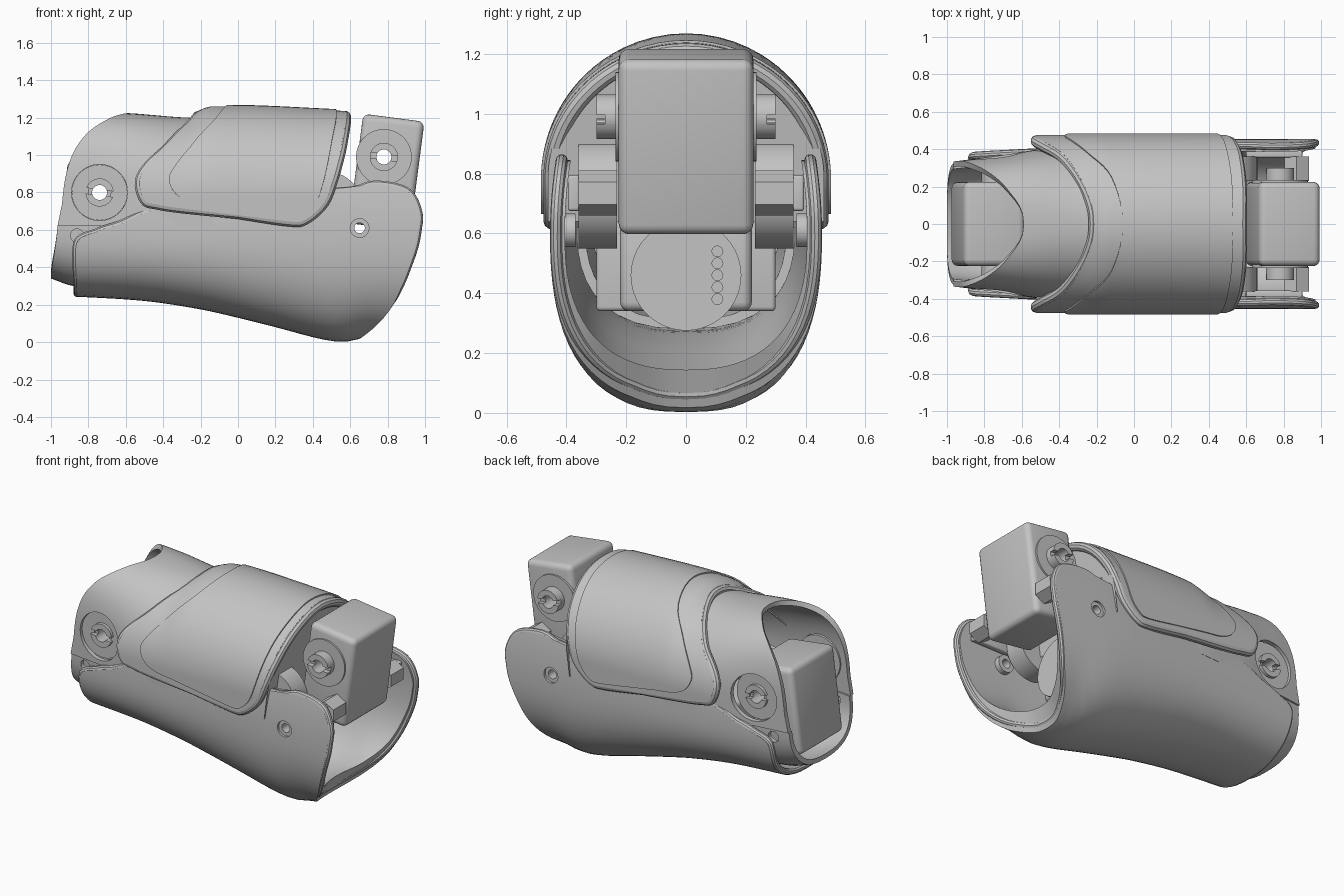
import bpy, bmesh, math
from mathutils import Matrix, Vector

HALF = math.pi / 2
LEAN = .13
if "Cube" in bpy.data.objects:
    bpy.data.objects.remove(bpy.data.objects["Cube"], do_unlink=True)

grey = bpy.data.materials.new("plain grey")
grey.use_nodes = True
grey.diffuse_color = (.55, .55, .55, 1)
grey.node_tree.nodes["Principled BSDF"].inputs["Base Color"].default_value = (.55, .55, .55, 1)
parts = []


def finish(name, bm):
    """Turn a bmesh into a named object with the grey material."""
    bmesh.ops.recalc_face_normals(bm, faces=bm.faces[:])
    mesh = bpy.data.meshes.new(name)
    bm.to_mesh(mesh)
    bm.free()
    mesh.materials.append(grey)
    obj = bpy.data.objects.new(name, mesh)
    bpy.context.collection.objects.link(obj)
    parts.append(obj)
    return obj


def activate(obj):
    bpy.ops.object.select_all(action='DESELECT')
    bpy.context.view_layer.objects.active = obj
    obj.select_set(True)


def apply(obj, mod):
    activate(obj)
    bpy.ops.object.modifier_apply(modifier=mod.name)


def cylinder(name, loc, radius, length, axis='Y', sides=40):
    bm = bmesh.new()
    turn = Matrix.Rotation(HALF, 4, 'X' if axis == 'Y' else 'Y')
    bmesh.ops.create_cone(bm, cap_ends=True, segments=sides, radius1=radius, radius2=radius,
                          depth=length, matrix=Matrix.Translation(loc) @ turn)
    return finish(name, bm)


def box(name, loc, size, tilt=0, bevel=0):
    bm = bmesh.new()
    place = Matrix.Translation(loc) @ Matrix.Rotation(tilt, 4, 'Y') @ Matrix.Diagonal((*size, 1))
    bmesh.ops.create_cube(bm, size=1, matrix=place)
    obj = finish(name, bm)
    if bevel:
        mod = obj.modifiers.new("round", 'BEVEL')
        mod.width, mod.segments = bevel, 4
        apply(obj, mod)
    return obj


def cut(obj, cutter):
    """Subtract a cutter and discard it."""
    cutter.hide_render = True
    mod = obj.modifiers.new("cut", 'BOOLEAN')
    mod.operation, mod.solver, mod.object = 'DIFFERENCE', 'EXACT', cutter
    apply(obj, mod)
    parts.remove(cutter)
    bpy.data.objects.remove(cutter, do_unlink=True)


def drill(obj, x, z, radius):
    cut(obj, cylinder("drill", (x, 0, z), radius, 3))


def table(*pts):
    """Smooth function through (x, value) pairs, constant beyond the ends."""
    def slope(i):
        a, b = pts[max(i - 1, 0)], pts[min(i + 1, len(pts) - 1)]
        return (b[1] - a[1]) / (b[0] - a[0])

    def value(x):
        if x <= pts[0][0]:
            return pts[0][1]
        for i, ((a, u), (b, v)) in enumerate(zip(pts, pts[1:])):
            if x <= b:
                h, t = b - a, (x - a) / (b - a)
                s = t * t * (3 - 2 * t)
                return u + (v - u) * s + h * t * (1 - t) * ((1 - t) * slope(i) - t * slope(i + 1))
        return pts[-1][1]
    return value


def unit(x):
    return 1


class Section:
    """Half-oval cross-section, with straight sides past its centre height."""

    def __init__(self, tip, centre, width, power=unit, taper=0, deep=unit):
        self.tip, self.centre, self.width = tip, centre, width
        self.power, self.taper, self.deep = power, taper, deep

    def point(self, x, p, d):
        rise = self.tip(x) - self.centre
        side = math.copysign(1, rise)
        a, w, e = abs(p), self.width(x) - d, self.power(x)
        if a < HALF:
            y = w * math.sin(a) ** e
            z = self.centre + (rise - side * d * self.deep(x)) * math.cos(a) ** e
        else:
            g = (a - HALF) / 2
            y, z = w - self.taper * g * g, self.centre - side * g
        return Vector((x, math.copysign(y, p), z))

    def param(self, x, z):
        t = (z - self.centre) / (self.tip(x) - self.centre)
        if t <= 0:
            return HALF + 2 * abs(z - self.centre)
        return math.acos(min(t, 1) ** (1 / self.power(x)))


def smooth_edge(sec, pts, steps=5):
    """Spline through side-view points, mirrored across the middle."""
    c = [Vector((x, sec.param(x, z))) for x, z in pts]
    c = [Vector((c[1].x, -c[1].y))] + c + [c[-1]]
    out = []
    for a, b, e, f in zip(c, c[1:], c[2:], c[3:]):
        for k in range(steps):
            t = k / steps
            out.append(b + ((e - a) * t + (2 * a - 5 * b + 4 * e - f) * t * t
                            + (3 * b - 3 * e + f - a) * t ** 3) / 2)
    out.append(c[-2])
    return [Vector((v.x, -v.y)) for v in reversed(out[1:])] + out


def shell(name, sec, left, right, thick, out=0, shift=0, bead=0, cols=24):
    """Thick curved panel spanning two edge curves."""
    L, R = smooth_edge(sec, left), smooth_edge(sec, right)
    bm = bmesh.new()
    layers = []
    for inner in (0, 1):
        grid = []
        for a, b in zip(L, R):
            row = []
            for k in range(cols + 1):
                t = k / cols
                v = a.lerp(b, t)
                slide = inner * shift * t * max(0, math.cos(v.y)) ** 2
                d = thick(v.x) if inner else out
                row.append(bm.verts.new(sec.point(v.x + slide, v.y, d)))
            grid.append(row)
        layers.append(grid)
        for r, s in zip(grid, grid[1:]):
            for k in range(cols):
                bm.faces.new((r[k], r[k + 1], s[k + 1], s[k]))
    outer, inner = layers
    rims = [([r[k] for r in outer], [r[k] for r in inner]) for k in (0, -1)]
    rims += [(outer[k], inner[k]) for k in (0, -1)]
    for o, i in rims:
        for k in range(len(o) - 1):
            bm.faces.new((o[k], o[k + 1], i[k + 1], i[k]))
    bmesh.ops.remove_doubles(bm, verts=bm.verts[:], dist=.00002)
    obj = finish(name, bm)
    if bead:
        # rounded lip along the whole rim
        loop = [sec.point(v.x, v.y, bead) for v in L + R[-2:0:-1]]
        curve = bpy.data.curves.new(name + "_lip", 'CURVE')
        curve.dimensions, curve.bevel_depth, curve.bevel_resolution = '3D', bead, 3
        line = curve.splines.new('POLY')
        line.points.add(len(loop) - 1)
        for p, v in zip(line.points, loop):
            p.co = (*v, 1)
        line.use_cyclic_u = True
        curve.materials.append(grey)
        lip = bpy.data.objects.new(name + "_lip", curve)
        bpy.context.collection.objects.link(lip)
        activate(lip)
        bpy.ops.object.convert(target='MESH')
        parts.append(bpy.context.view_layer.objects.active)
    return obj


# lower trough
trough = Section(table((-.9, .245), (-.5, .22), (-.2, .175), (0, .13), (.2, .08), (.45, .015),
                       (.57, .002), (.7, .03)),
                 .6, table((-.9, .385), (.4, .45), (1, .455)), power=lambda x: .8, taper=.32,
                 deep=table((-.9, .9), (.3, 1.6), (.7, 2.3)))
lower = shell("lower_shell", trough,
              [(-.86, -9), (-.86, .3), (-.865, .4), (-.865, .5), (-.84, .555), (-.74, .595),
               (-.62, .635), (-.5, .69), (-.3, .74), (.1, .82)],
              [(.65, -9), (.72, .07), (.83, .2), (.91, .39), (.96, .58), (.965, .7),
               (.9, .81), (.73, .845), (.57, .81), (.1, .82)],
              table((-.5, .04), (.7, .05)), shift=.05, bead=.02)
drill(lower, .65, .61, .05)

# upper tube with the slanted opening
tube = Section(table((-1, 1.235), (-.6, 1.225), (-.25, 1.2), (.6, 1.2)), .75,
               table((-1, .33), (-.7, .368), (-.5, .4), (-.2, .425)),
               power=table((-.8, .65), (-.3, .95)))
upper = shell("upper_shell", tube,
              [(-.59, 9), (-.68, 1.2), (-.78, 1.14), (-.86, 1.05), (-.905, .95), (-.935, .8), (-.965, .62)],
              [(.55 - LEAN * (1.2 - min(z, 1.2)), z) for z in (9, 1.17, 1.1, 1.03, .94, .8, .62)],
              lambda x: .03)
drill(upper, -.74, .8, .15)

# cup closing the opening from below
cup_form = Section(table((-1, .34), (-.88, .3), (-.6, .28)), .62, table((-1, .32), (-.6, .365)),
                   power=lambda x: .8)
cup = shell("opening_cup", cup_form, [(-1, -9), (-.995, .4), (-.965, .62)],
            [(-.4, -9), (-.4, .4), (-.4, .62)], lambda x: .03)
drill(cup, -.86, .57, .035)

# saddle pad, its inner panel and the leaning wall that closes the arch
arch = Section(table((-.26, 1.215), (-.14, 1.26), (.6, 1.235)), .78, lambda x: .477)
shell("saddle_pad", arch,
      [(-.215, 9), (-.25, 1.19), (-.37, 1.06), (-.48, .95), (-.525, .86), (-.5, .76),
       (-.43, .735), (-.3, .715), (0, .685)],
      [(.575, 9), (.575, 1.19), (.555, 1.06), (.53, .95), (.505, .86), (.46, .745),
       (.36, .655), (.27, .645), (0, .685)],
      table((-.55, .1), (-.2, .05)), bead=.028)
shell("saddle_panel", arch,
      [(-.06, 9), (-.12, 1.19), (-.24, 1.06), (-.33, .95), (-.37, .87), (-.33, .79),
       (-.25, .75), (-.15, .735), (.05, .705)],
      [(.525, 9), (.525, 1.19), (.5, 1.06), (.475, .93), (.45, .83), (.42, .75),
       (.37, .69), (.3, .665), (.05, .705)],
      lambda x: .02, out=-.008)
bm = bmesh.new()
reach = arch.param(.5, .64)
rim = [arch.point(.55, reach * k / 24, .015) for k in range(-24, 25)]
bm.faces.new([bm.verts.new((.588 - LEAN * (1.235 - v.z), v.y, v.z)) for v in rim])
finish("tube_end_wall", bm)

# joint motors with hollow, slotted axles
for end, centre, height, x, z, disc_y, axle_y in (
        ("front", (.795, 0, .907), .59, .78, .99, .226, .3),
        ("rear", (-.78, 0, .68), .55, -.74, .8, .315, .345)):
    body = box(end + "_motor", centre, (.33, .45, height), LEAN, .035)
    drill(body, x, z, .04)
    axle = cylinder(end + "_axle", (x, 0, z), .075, axle_y * 2)
    drill(axle, x, z, .04)
    for side in (-1, 1):
        cut(axle, box("slot", (x, side * axle_y, z), (.3, .06, .03), LEAN))
        disc = cylinder(end + "_motor_disc", (x, side * disc_y, z), .149, .02)
        drill(disc, x, z, .06)

# inner frame, spools, links and bolt bosses
box("inner_frame", (0, 0, .49), (1, .44, .3), 0, .03)
box("frame_bulkhead", (-.3, 0, .5), (.04, .6, .32), 0, .015)
hub = cylinder("drive_hub", (.32, 0, .46), .185, .5, 'X')
for k in range(5):
    cut(hub, cylinder("pin_hole", (.57, .105, .38 + k * .04), .018, .06, 'X', 16))
for side in (-1, 1):
    cylinder("link_spool", (.48, side * .295, .73), .18, .13)
    cylinder("link_nut", (.87, side * .295, .735), .075, .13, sides=6)
    box("link_arm", (.75, side * .375, .735), (.3, .04, .12), 0, .01)
    boss = cylinder("bolt_boss", (.65, side * .405, .61), .056, .07)
    drill(boss, .65, .61, .028)

# smooth shading with crisp edges
activate(parts[0])
for obj in parts:
    obj.select_set(True)
bpy.ops.object.shade_smooth_by_angle(angle=math.radians(35))
